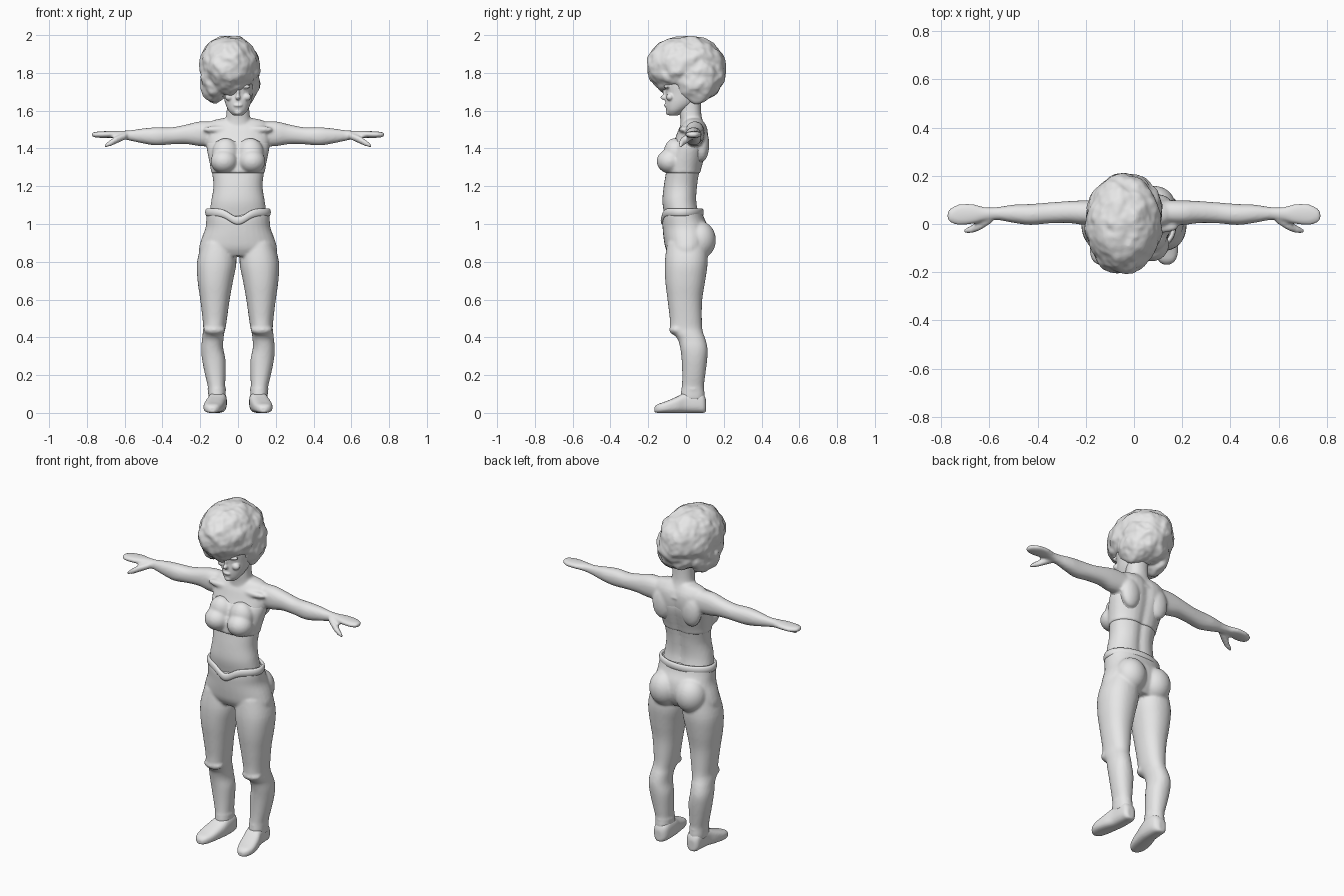
import bpy, bmesh, math
from mathutils import Vector, Matrix, noise

cube = bpy.data.objects.get("Cube")
if cube:
    bpy.data.objects.remove(cube, do_unlink=True)

clay = bpy.data.materials.new("plain_grey")
clay.use_nodes = True
clay.diffuse_color = (0.8, 0.8, 0.8, 1)
clay.node_tree.nodes["Principled BSDF"].inputs["Base Color"].default_value = (0.8, 0.8, 0.8, 1)

SIDES = 32
ORDER = {"x": (2, 0, 1), "y": (0, 2, 1), "z": (0, 1, 2)}


def spline(rows, steps=4):
    """Catmull-Rom interpolation of section rows."""
    out = []
    for i in range(len(rows) - 1):
        p = [rows[max(i - 1, 0)], rows[i], rows[i + 1], rows[min(i + 2, len(rows) - 1)]]
        for k in range(steps):
            t = k / steps
            out.append([b + 0.5 * t * (c - a + t * (2*a - 5*b + 4*c - d + t * (3*(b - c) + d - a)))
                        for a, b, c, d in zip(*p)])
    return out + [list(rows[-1])]


def loft(bm, axis, rows, sign=1, power=2.2, groove=0.0):
    """Skin rounded sections; a row is (position, min a, max a, min b, max b)."""
    rings = []
    for t, a0, a1, b0, b1 in spline(rows):
        ring = []
        for k in range(SIDES):
            ang = math.tau * k / SIDES
            c, s = math.cos(ang), math.sin(ang)
            u = math.copysign(abs(c) ** (2 / power), c)
            v = math.copysign(abs(s) ** (2 / power), s)
            a = (a0 + a1) / 2 + u * (a1 - a0) / 2
            b = (b0 + b1) / 2 + v * (b1 - b0) / 2
            if s > 0:
                b -= groove * math.exp(-(u / 0.2) ** 2)
            if axis == "x":
                co = (t, a, b)
            elif axis == "y":
                co = (a, t, b)
            else:
                co = (a, b, t)
            ring.append(bm.verts.new((co[0] * sign, co[1], co[2])))
        rings.append(ring)
    faces = [bm.faces.new(rings[0]), bm.faces.new(rings[-1])]
    for r, q in zip(rings, rings[1:]):
        for k in range(SIDES):
            n = (k + 1) % SIDES
            faces.append(bm.faces.new((r[k], r[n], q[n], q[k])))
    bmesh.ops.recalc_face_normals(bm, faces=faces)
    return [v for r in rings for v in r]


def blob(bm, centre, radii, detail=4):
    m = Matrix.Translation(centre) @ Matrix.Diagonal((*radii, 1))
    return bmesh.ops.create_icosphere(bm, subdivisions=detail, radius=1, matrix=m)["verts"]


def finish(bm, name, voxel=0.008, smooth=4):
    """Fuse overlapping volumes into one smooth skin."""
    mesh = bpy.data.meshes.new(name)
    bm.to_mesh(mesh)
    bm.free()
    mesh.materials.append(clay)
    ob = bpy.data.objects.new(name, mesh)
    bpy.context.collection.objects.link(ob)
    for p in mesh.polygons:
        p.use_smooth = True
    if voxel:
        rm = ob.modifiers.new("fuse", "REMESH")
        rm.mode, rm.voxel_size, rm.use_smooth_shade = "VOXEL", voxel, True
        sm = ob.modifiers.new("soften", "SMOOTH")
        sm.factor, sm.iterations = 0.5, smooth
    return ob


def wide(rows):
    return [(z, -w, w, y0, y1) for z, w, y0, y1 in rows]


# Bare body: torso, neck and arms
bm = bmesh.new()
loft(bm, "z", wide([
    (0.98, .14, -.1, .1), (1.05, .15, -.115, .075), (1.12, .142, -.125, .06),
    (1.2, .13, -.118, .064), (1.28, .139, -.105, .077), (1.34, .15, -.1, .097),
    (1.4, .163, -.08, .114), (1.46, .172, -.055, .122), (1.51, .168, -.035, .116),
    (1.545, .14, -.01, .095), (1.56, .08, .01, .08)]), groove=0.014)
loft(bm, "z", wide([(1.48, .09, -.03, .115), (1.55, .068, -.03, .088),
                    (1.6, .06, -.035, .08), (1.7, .06, -.03, .08)]))
for s in (1, -1):
    loft(bm, "x", [
        (.1, 0, .1, 1.41, 1.54), (.2, -.004, .098, 1.412, 1.543), (.27, .004, .095, 1.423, 1.527),
        (.35, .003, .089, 1.422, 1.512), (.43, -.004, .083, 1.416, 1.512),
        (.5, .005, .08, 1.426, 1.506), (.57, .017, .07, 1.441, 1.496),
        (.62, .013, .07, 1.45, 1.494), (.67, 0, .083, 1.456, 1.493),
        (.73, -.004, .081, 1.456, 1.49), (.765, .008, .062, 1.46, 1.486),
        (.775, .025, .045, 1.467, 1.48)], sign=s)
    # Thumb
    loft(bm, "x", [(.59, .005, .045, 1.45, 1.485), (.64, -.026, .02, 1.428, 1.467),
                   (.675, -.038, -.006, 1.412, 1.446), (.705, -.04, -.02, 1.406, 1.422)], sign=s)
    # Collarbone and shoulder blade
    blob(bm, (s * .1, -.012, 1.5), (.085, .025, .02))
    blob(bm, (s * .095, .085, 1.42), (.06, .038, .09))
finish(bm, "body")

# Head and face
bm = bmesh.new()
loft(bm, "z", wide([
    (1.575, .025, -.09, -.04), (1.6, .05, -.104, 0), (1.64, .068, -.11, .06),
    (1.69, .077, -.108, .09), (1.75, .083, -.115, .11), (1.82, .08, -.11, .12),
    (1.88, .05, -.06, .08)]), power=2)
blob(bm, (0, -.112, 1.67), (.013, .024, .014))
blob(bm, (0, -.106, 1.695), (.009, .018, .034))
blob(bm, (0, -.104, 1.628), (.024, .013, .009))
blob(bm, (0, -.09, 1.592), (.022, .018, .016))
for s in (1, -1):
    blob(bm, (s * .036, -.1, 1.727), (.03, .016, .011))
    blob(bm, (s * .045, -.085, 1.672), (.024, .02, .02))
finish(bm, "head", voxel=0.005, smooth=2)

# Cropped top with bust
bm = bmesh.new()
loft(bm, "z", wide([(1.268, .142, -.112, .08), (1.3, .146, -.112, .088), (1.34, .154, -.105, .1),
                    (1.4, .166, -.084, .116), (1.44, .169, -.062, .119)]), groove=0.013)
for s in (1, -1):
    blob(bm, (s * .074, -.085, 1.332), (.071, .07, .064))
    blob(bm, (s * .066, -.058, 1.375), (.07, .06, .08))
finish(bm, "cropped_top")

# Trousers: hips, seat and legs
bm = bmesh.new()
hips = loft(bm, "z", wide([
    (.83, .2, -.085, .09), (.87, .207, -.108, .115), (.92, .194, -.118, .128),
    (.98, .172, -.124, .12), (1.03, .168, -.126, .097), (1.075, .166, -.122, .083)]))
for v in hips:
    if v.co.y < 0 and v.co.z > 1:
        v.co.z -= 0.05 * math.exp(-(v.co.x / 0.07) ** 2) * (v.co.z - 1) / 0.075
for s in (1, -1):
    blob(bm, (s * .085, .072, .915), (.088, .086, .1))
    loft(bm, "z", [
        (.9, .02, .19, -.1, .11), (.8, .008, .217, -.112, .115), (.7, .026, .214, -.11, .102),
        (.6, .044, .2, -.098, .086), (.5, .058, .188, -.086, .084), (.45, .066, .184, -.084, .086),
        (.42, .073, .187, -.07, .092), (.39, .077, .19, -.044, .103), (.34, .078, .195, -.03, .114),
        (.28, .066, .19, -.023, .112), (.2, .066, .174, -.02, .102), (.14, .068, .16, -.022, .095),
        (.1, .065, .158, -.028, .099), (.07, .068, .155, -.026, .098)], sign=s)
    # Knee and ankle folds
    blob(bm, (s * .125, -.045, .44), (.058, .044, .03))
    blob(bm, (s * .112, .036, .125), (.05, .062, .014))
finish(bm, "trousers")

# Waistband dipping to a point at the front
bm = bmesh.new()
N, M, rings = 96, 10, []
for i in range(N):
    ang = math.tau * i / N
    x, y = .163 * math.cos(ang), -.02 + .103 * math.sin(ang)
    z = 1.062 - (0.045 * math.exp(-(x / .06) ** 2) if y < -.02 else 0)
    out = Vector((math.cos(ang), math.sin(ang), 0))
    rings.append([bm.verts.new(Vector((x, y, z)) + out * .011 * math.cos(math.tau * k / M)
                               + Vector((0, 0, .022 * math.sin(math.tau * k / M)))) for k in range(M)])
for i in range(N):
    for k in range(M):
        a, b, n = rings[i], rings[(i + 1) % N], (k + 1) % M
        bm.faces.new((a[k], b[k], b[n], a[n]))
bmesh.ops.recalc_face_normals(bm, faces=bm.faces)
finish(bm, "waistband", voxel=0)

# Shoes
for s, side in ((1, "left"), (-1, "right")):
    bm = bmesh.new()
    loft(bm, "y", [
        (-.168, .12, .15, .004, .03), (-.15, .1, .172, 0, .046), (-.11, .082, .183, 0, .06),
        (-.05, .068, .174, 0, .085), (0, .06, .158, 0, .11), (.06, .06, .152, 0, .115),
        (.092, .07, .146, 0, .1), (.106, .09, .13, .006, .07)], sign=s, power=2.8)
    finish(bm, side + "_shoe", voxel=0.006, smooth=2)

# Curly hair: overlapping lumpy masses swept to one side
bm = bmesh.new()
masses = [((-.045, 0, 1.835), (.158, .21, .163)), ((-.125, 0, 1.765), (.075, .13, .125)),
          ((.042, .05, 1.775), (.076, .12, .14)), ((-.02, .085, 1.785), (.13, .115, .13))]
for centre, radii in masses:
    for v in blob(bm, centre, radii, 5):
        d = (v.co - Vector(centre)).normalized()
        lump = noise.noise(v.co * 16) * .012 + noise.noise(v.co * 38) * .006
        v.co += d * lump
finish(bm, "hair", voxel=0.007, smooth=1)
